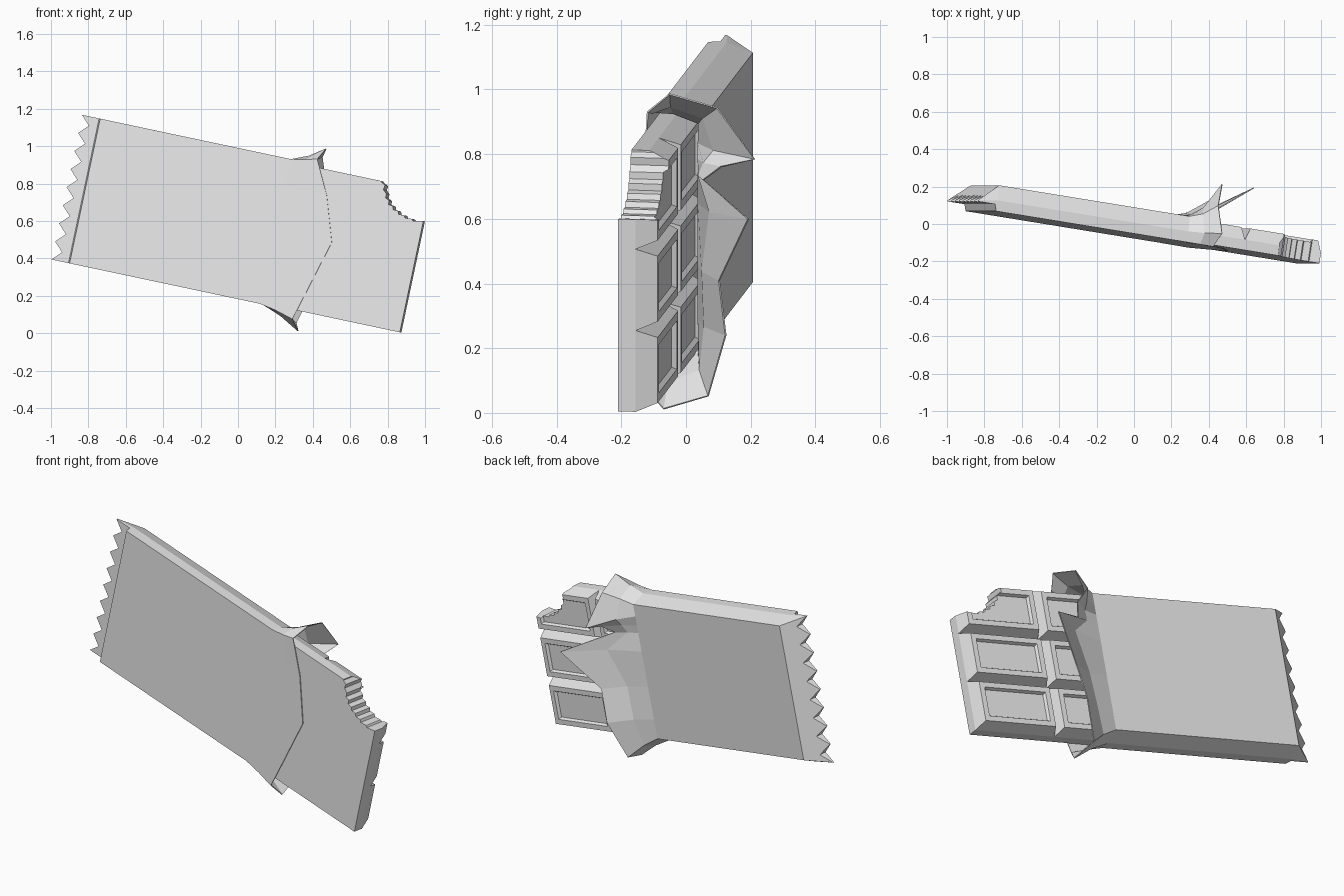
import bpy, bmesh
from mathutils import Vector

cube = bpy.data.objects.get("Cube")
if cube:
    bpy.data.objects.remove(cube, do_unlink=True)

# Tilted frame of the bar: length, width and depth from one front corner
CORNER = Vector((0.865, -0.21, 0.005))
LENGTH = Vector((0.966, -0.157, -0.205))
WIDTH = Vector((0.207, 0, 0.978))
DEPTH = WIDTH.cross(LENGTH)

grey = bpy.data.materials.new("plain grey")
grey.use_nodes = True
grey.diffuse_color = (0.8, 0.8, 0.8, 1)
grey.node_tree.nodes["Principled BSDF"].inputs["Base Color"].default_value = (0.8, 0.8, 0.8, 1)


def place(p):
    return CORNER + LENGTH * p[0] + WIDTH * p[1] + DEPTH * p[2]


def build(name, faces):
    """Make an object from faces given as lists of bar-frame points."""
    bm = bmesh.new()
    for face in faces:
        bm.faces.new([bm.verts.new(place(p)) for p in face])
    bmesh.ops.remove_doubles(bm, verts=bm.verts, dist=0.0005)
    bmesh.ops.recalc_face_normals(bm, faces=bm.faces)
    mesh = bpy.data.meshes.new(name)
    bm.to_mesh(mesh)
    bm.free()
    mesh.materials.append(grey)
    obj = bpy.data.objects.new(name, mesh)
    bpy.context.collection.objects.link(obj)
    return obj


def bridge(a, b, closed=True):
    n = len(a)
    return [[a[i], a[(i + 1) % n], b[(i + 1) % n], b[i]]
            for i in range(n if closed else n - 1)]


def bake(obj):
    """Apply the modifiers of an object."""
    graph = bpy.context.evaluated_depsgraph_get()
    mesh = bpy.data.meshes.new_from_object(obj.evaluated_get(graph))
    obj.modifiers.clear()
    obj.data = mesh


# Bar: squares with sloped sides and a sunken panel, on a slab
COLS, ROWS, CELL_U, CELL_V = 2, 3, 0.455, 0.257
faces = []
for c in range(COLS):
    for r in range(ROWS):
        u0, v0 = -CELL_U * (c + 1), CELL_V * r

        def loop(inset, w):
            a, b = u0 + inset, u0 + CELL_U - inset
            d, e = v0 + inset, v0 + CELL_V - inset
            return [(a, d, w), (b, d, w), (b, e, w), (a, e, w)]

        rings = [loop(0, 0.055), loop(0.025, 0.12), loop(0.052, 0.12), loop(0.06, 0.105)]
        for a, b in zip(rings, rings[1:]):
            faces += bridge(a, b)
        front = loop(0, 0)
        faces += [front, rings[-1]]
        outer = [r == 0, c == 0, r == ROWS - 1, c == COLS - 1]
        faces += [f for f, keep in zip(bridge(front, rings[0]), outer) if keep]
bar = build("chocolate_bar", faces)

# Bite: a ragged prism cut from the upper corner
bite = [(-0.264, 0.8), (-0.264, 0.765), (-0.243, 0.752), (-0.247, 0.728),
        (-0.226, 0.71), (-0.226, 0.688), (-0.204, 0.678), (-0.204, 0.657),
        (-0.178, 0.652), (-0.172, 0.634), (-0.145, 0.633), (-0.138, 0.616),
        (-0.108, 0.617), (-0.1, 0.604), (-0.062, 0.607), (-0.055, 0.598),
        (0.004, 0.609), (0.1, 0.61), (0.1, 0.9), (-0.264, 0.9)]
near = [(u, v, -0.1) for u, v in bite]
far = [(u, v, 0.3) for u, v in bite]
cutter = build("bite_cutter", bridge(near, far) + [near, far])
cutter.hide_render = True
cut = bar.modifiers.new("bite", "BOOLEAN")
cut.operation = "DIFFERENCE"
cut.solver = "EXACT"
cut.object = cutter
bake(bar)
bpy.data.objects.remove(cutter, do_unlink=True)

# Wrapper: torn edge points, each paired with its place on the sleeve section
TORN = [
    ((-0.583, -0.05, -0.008), (-0.006, -0.008)),
    ((-0.46, 0.395, -0.008), (0.395, -0.008)),
    ((-0.54, 0.637, -0.008), (0.637, -0.008)),
    ((-0.63, 0.815, -0.01), (0.785, -0.008)),
    ((-0.607, 0.88, 0.065), (0.785, 0.05)),
    ((-0.642, 0.833, 0.21), (0.755, 0.132)),
    ((-0.608, 0.68, 0.333), (0.69, 0.132)),
    ((-0.606, 0.652, 0.228), (0.64, 0.132)),
    ((-0.638, 0.603, 0.168), (0.6, 0.132)),
    ((-0.403, 0.535, 0.346), (0.5, 0.132)),
    ((-0.534, 0.31, 0.234), (0.31, 0.132)),
    ((-0.55, 0.134, 0.252), (0.134, 0.132)),
    ((-0.59, -0.07, 0.19), (0.03, 0.132)),
    ((-0.55, -0.108, 0.055), (-0.006, 0.05)),
]
END, BEND = -1.825, -0.77
edge = [p for p, s in TORN]
end_ring = [(END, *s) for p, s in TORN]
bend_ring = [(BEND, *s) for p, s in TORN]
mid_ring = [(BEND + (p[0] - BEND) * 0.5, s[0] + (p[1] - s[0]) * 0.4,
             s[1] + (p[2] - s[1]) * 0.3) for p, s in TORN]
faces = bridge(end_ring, bend_ring) + bridge(bend_ring, mid_ring) + bridge(mid_ring, edge)
wrapper = build("wrapper_sleeve", faces)
shell = wrapper.modifiers.new("foil", "SOLIDIFY")
shell.thickness = 0.005
shell.offset = -1
bake(wrapper)

# Crimped end: flat front, sloping back, saw-tooth edge
TEETH = 8
low, high, flat = -0.006, 0.785, 0.028
tooth_front, tooth_back = [], []
for i in range(2 * TEETH + 1):
    v = low + (high - low) * i / (2 * TEETH)
    valley = i % 2 == 1
    u = -1.883 if valley else -1.932
    tooth_front.append((u, v, flat))
    tooth_back.append((u, v, 0.07 if valley else flat + 0.006))
lip = [(END, low, -0.008), (END, high, -0.008)]
fold = [(END - 0.012, low, flat), (END - 0.012, high, flat)]
wall = [(END, low, 0.05), (END, high, 0.05)]
back = [(END, 0.03, 0.132), (END, 0.755, 0.132)]
faces = bridge(lip, fold, False) + bridge(tooth_front, tooth_back, False)
faces += [fold + tooth_front[::-1], back + tooth_back[::-1]]
for side, k in ((0, 0), (1, -1)):
    faces += [[lip[side], fold[side], wall[side]],
              [fold[side], tooth_front[k], tooth_back[k], wall[side]],
              [wall[side], tooth_back[k], back[side]]]
build("wrapper_crimp", faces)
